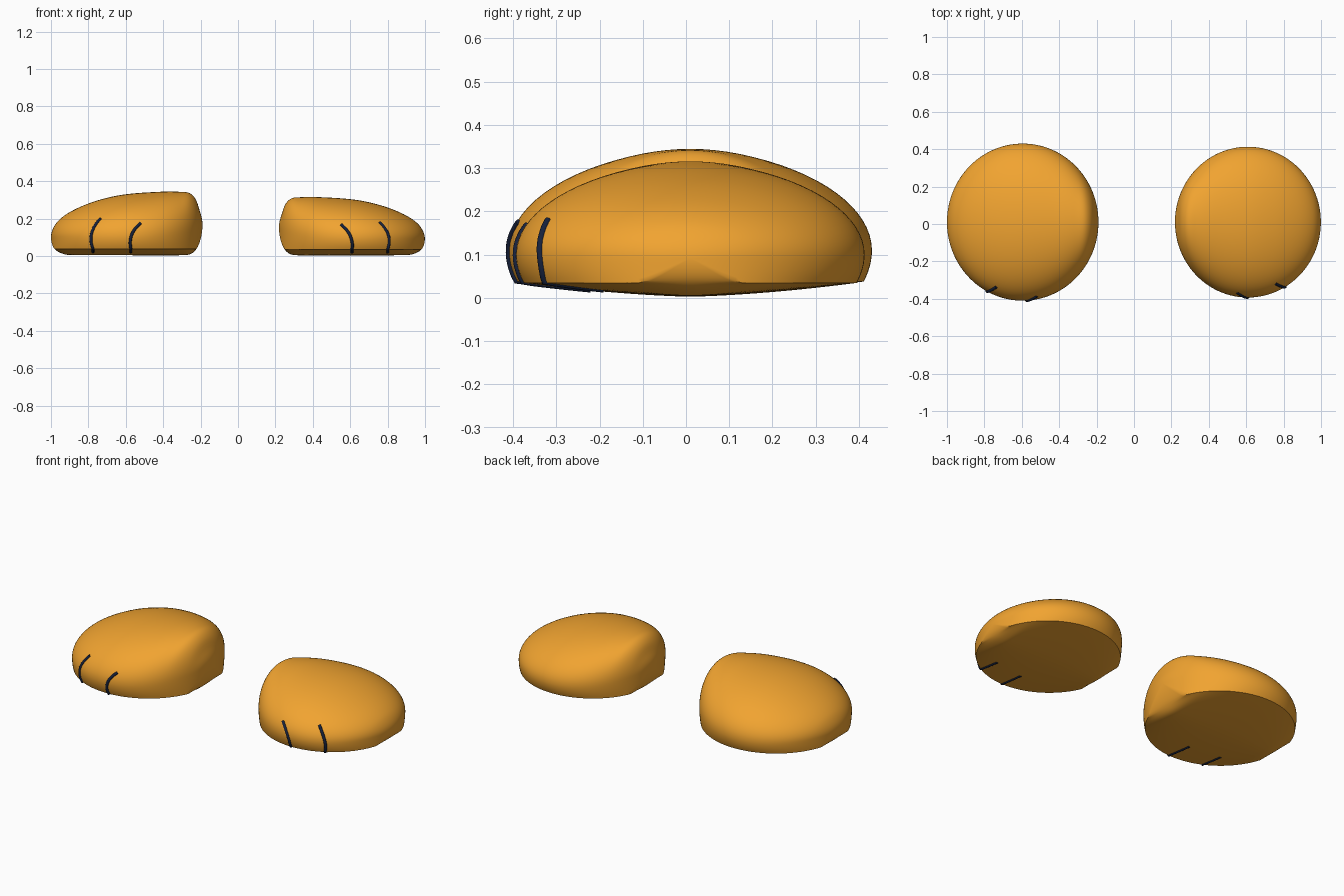
import bpy, bmesh, math
from mathutils import Vector
from mathutils.bvhtree import BVHTree

if "Cube" in bpy.data.objects:
    bpy.data.objects.remove(bpy.data.objects["Cube"])


def material(name, color):
    m = bpy.data.materials.new(name)
    m.diffuse_color = color
    m.use_nodes = True
    m.node_tree.nodes["Principled BSDF"].inputs["Base Color"].default_value = m.diffuse_color
    return m


orange = material("orange", (0.88, 0.37, 0.03, 1))
navy = material("navy", (0.008, 0.015, 0.045, 1))

# Lengthwise profile: t runs from the outer end (-1) to the inner end (1)
TOP = [(-1, .10), (-.975, .145), (-.9, .19), (-.68, .25), (-.36, .30), (-.01, .33),
       (.48, .344), (.7, .343), (.83, .336), (.915, .30), (.965, .24), (1, .168)]
BOTTOM = [(-1, .10), (-.96, .042), (-.83, .01), (-.7, .005), (0, .004),
          (.7, .004), (.84, .01), (.925, .04), (.975, .09), (1, .168)]
MIDDLE = [(-1, .10), (0, .11), (.6, .125), (1, .168)]
RIM = 0.038


def smooth_interp(points, t):
    """Hermite interpolation, spaced by angle so the ends turn round."""
    us = [math.acos(-p[0]) for p in points]
    zs = [p[1] for p in points]
    u = math.acos(max(-1, min(1, -t)))
    i = max(k for k in range(len(us) - 1) if us[k] <= u + 1e-9)
    n = len(us) - 1

    def slope(k):
        a, b = max(k - 1, 0), min(k + 1, n)
        return (zs[b] - zs[a]) / (us[b] - us[a])
    h = us[i + 1] - us[i]
    s = (u - us[i]) / h
    return ((2*s**3 - 3*s*s + 1) * zs[i] + (s**3 - 2*s*s + s) * h * slope(i)
            + (3*s*s - 2*s**3) * zs[i + 1] + (s**3 - s*s) * h * slope(i + 1))


def section(t):
    """Half cross-section as (relative y, z), from the top to the underside."""
    w = math.sqrt(max(0, 1 - t * t))
    zt, zb, zm = (smooth_interp(p, t) for p in (TOP, BOTTOM, MIDDLE))
    zt, zb = max(zt, zm), min(zb, zm)
    rim = min(max(RIM, zb), zm)
    pts = [(w * math.sin(a), zm + (zt - zm) * math.cos(a))
           for a in (math.pi / 2 * k / 20 for k in range(21))]
    for k in range(1, 7):
        s = k / 6
        pts.append((w * (1 - .045 * s * s), zm + (rim - zm) * s))
    for k in range(1, 9):
        s = 1 - k / 8
        pts.append((w * .955 * s, zb + (rim - zb) * s ** 1.6))
    return pts


def make_foot(name, cx, rx, ry, zscale, side):
    """side = 1: outer end at -x; side = -1: mirrored."""
    bm = bmesh.new()
    n = 80
    rings = []
    for i in range(1, n):
        t = -math.cos(math.pi * i / n)
        half = section(t)
        loop = half + [(-y, z) for y, z in half[-2:0:-1]]
        rings.append([bm.verts.new((cx + side * rx * t, .01 + ry * y, z * zscale))
                      for y, z in loop])
    m = len(rings[0])
    for a, b in zip(rings, rings[1:]):
        for k in range(m):
            bm.faces.new((a[k], a[(k + 1) % m], b[(k + 1) % m], b[k]))
    for ring, t, z in ((rings[0], -1, .10), (rings[-1], 1, .168)):
        tip = bm.verts.new((cx + side * rx * t, .01, z * zscale))
        for k in range(m):
            bm.faces.new((ring[k], ring[(k + 1) % m], tip))
    bmesh.ops.recalc_face_normals(bm, faces=bm.faces)
    tree = BVHTree.FromBMesh(bm)
    me = bpy.data.meshes.new(name)
    bm.to_mesh(me)
    bm.free()
    ob = bpy.data.objects.new(name, me)
    bpy.context.collection.objects.link(ob)
    me.materials.append(orange)
    bpy.context.view_layer.objects.active = ob
    ob.select_set(True)
    bpy.ops.object.shade_smooth_by_angle(angle=math.radians(40))
    ob.select_set(False)
    return tree


def toe_line(name, tree, p0, p1, p2, y_end):
    """Tube lying on the foot: a bent stroke down the front, then back underneath."""
    path = []
    for k in range(17):
        s = k / 16
        x = (1-s)**2 * p0[0] + 2*s*(1-s) * p1[0] + s*s * p2[0]
        z = (1-s)**2 * p0[1] + 2*s*(1-s) * p1[1] + s*s * p2[1]
        hit = tree.ray_cast(Vector((x, -2, z)), Vector((0, 1, 0)))[0]
        if hit:
            path.append(hit)
    y0 = path[-1].y
    for k in range(1, 9):
        y = y0 + (y_end - y0) * k / 8
        hit = tree.ray_cast(Vector((p2[0], y, -1)), Vector((0, 0, 1)))[0]
        if hit:
            path.append(hit + Vector((0, 0, .003)))
    cu = bpy.data.curves.new(name, 'CURVE')
    cu.dimensions = '3D'
    cu.bevel_depth = .008
    cu.bevel_resolution = 3
    cu.use_fill_caps = True
    sp = cu.splines.new('POLY')
    sp.points.add(len(path) - 1)
    for p, co in zip(sp.points, path):
        p.co = (*co, 1)
    sp.use_smooth = True
    cu.materials.append(navy)
    bpy.context.collection.objects.link(bpy.data.objects.new(name, cu))


# Feet
left = make_foot("left_foot", -.595, .405, .42, 1.0, 1)
right = make_foot("right_foot", .609, .39, .403, .916, -1)

# Toe lines
toe_line("left_outer_toe_line", left, (-.735, .2), (-.81, .12), (-.775, .04), -.2)
toe_line("left_inner_toe_line", left, (-.52, .175), (-.59, .12), (-.573, .04), -.22)
toe_line("right_inner_toe_line", right, (.552, .168), (.62, .11), (.61, .038), -.22)
toe_line("right_outer_toe_line", right, (.757, .18), (.83, .11), (.8, .038), -.19)
